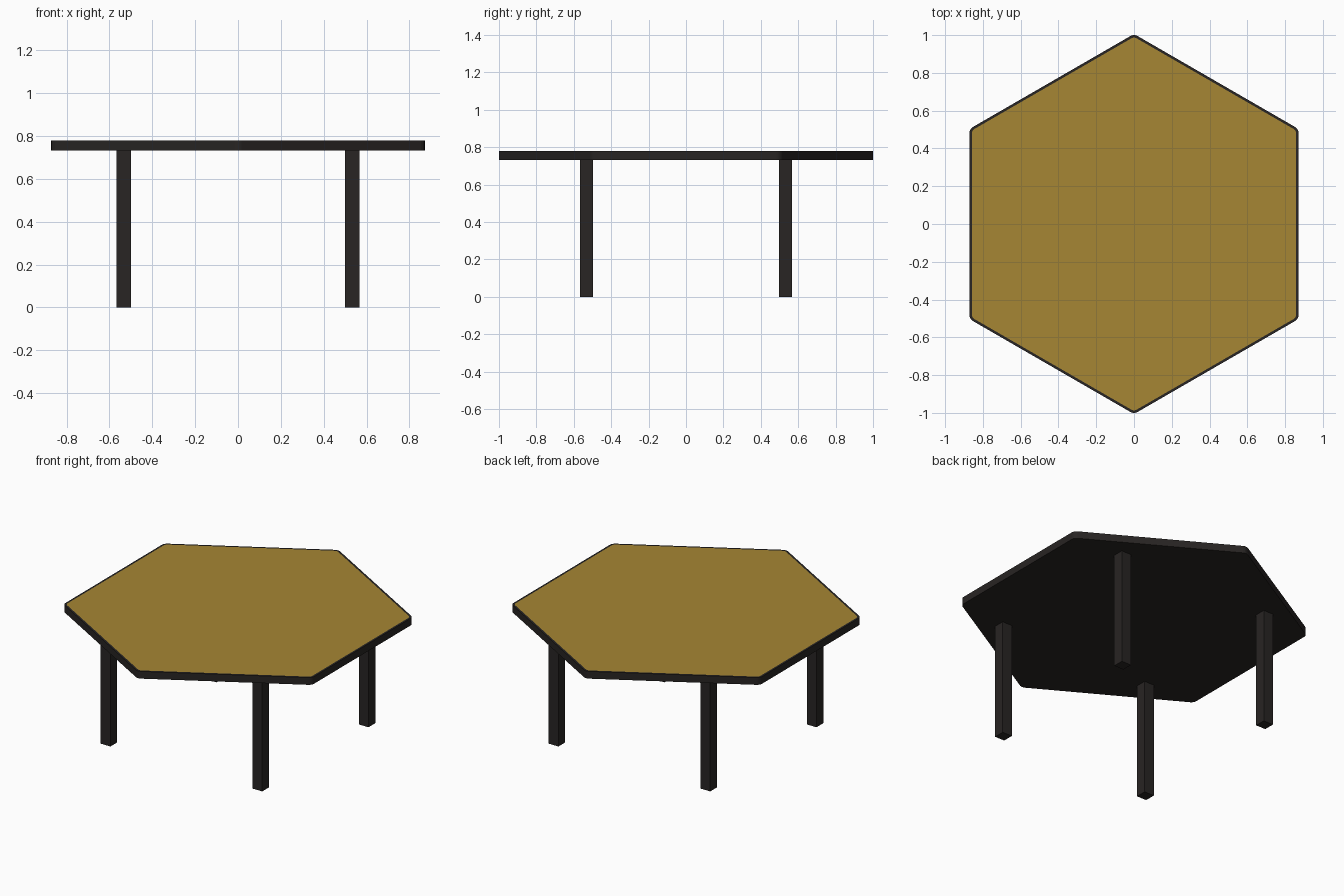
import bpy, bmesh
from math import radians, sin, cos

if "Cube" in bpy.data.objects:
    bpy.data.objects.remove(bpy.data.objects["Cube"])

TOP, UNDER = 0.778, 0.732
RADIUS = 1.006          # hexagon corner radius before rounding
LEG, LEG_POS = 0.068, 0.532


def material(name, color):
    m = bpy.data.materials.new(name)
    m.diffuse_color = (*color, 1)
    m.use_nodes = True
    m.node_tree.nodes["Principled BSDF"].inputs["Base Color"].default_value = m.diffuse_color
    return m


dark = material("dark_frame", (0.021, 0.018, 0.017))
gold = material("gold_surface", (0.38, 0.24, 0.033))


def add_object(name, bm, *mats):
    mesh = bpy.data.meshes.new(name)
    bm.normal_update()
    bm.to_mesh(mesh)
    bm.free()
    for m in mats:
        mesh.materials.append(m)
    ob = bpy.data.objects.new(name, mesh)
    bpy.context.collection.objects.link(ob)
    return ob


# Tabletop: hexagonal slab, corners slightly rounded, gold panel inset in a thin rim
bm = bmesh.new()
ring = [bm.verts.new((RADIUS * cos(radians(90 + 60 * i)),
                      RADIUS * sin(radians(90 + 60 * i)), UNDER)) for i in range(6)]
base = bm.faces.new(ring)
ext = bmesh.ops.extrude_face_region(bm, geom=[base], use_keep_orig=True)
bmesh.ops.translate(bm, vec=(0, 0, TOP - UNDER),
                    verts=[g for g in ext["geom"] if isinstance(g, bmesh.types.BMVert)])
bmesh.ops.recalc_face_normals(bm, faces=bm.faces)
upright = [e for e in bm.edges if abs(e.verts[0].co.z - e.verts[1].co.z) > 0.01]
bmesh.ops.bevel(bm, geom=upright, offset=0.02, segments=3, profile=0.5, affect='EDGES')
bm.normal_update()
panel = max(bm.faces, key=lambda f: f.calc_center_median().z)
bmesh.ops.inset_region(bm, faces=[panel], thickness=0.013)
panel.material_index = 1
add_object("tabletop", bm, dark, gold)

# Four square legs
for side, sx in (("left", -1), ("right", 1)):
    for end, sy in (("front", -1), ("back", 1)):
        bm = bmesh.new()
        bmesh.ops.create_cube(bm, size=1)
        bmesh.ops.scale(bm, vec=(LEG, LEG, UNDER), verts=bm.verts)
        leg = add_object(f"{end}_{side}_leg", bm, dark)
        leg.location = (sx * LEG_POS, sy * LEG_POS, UNDER / 2)
